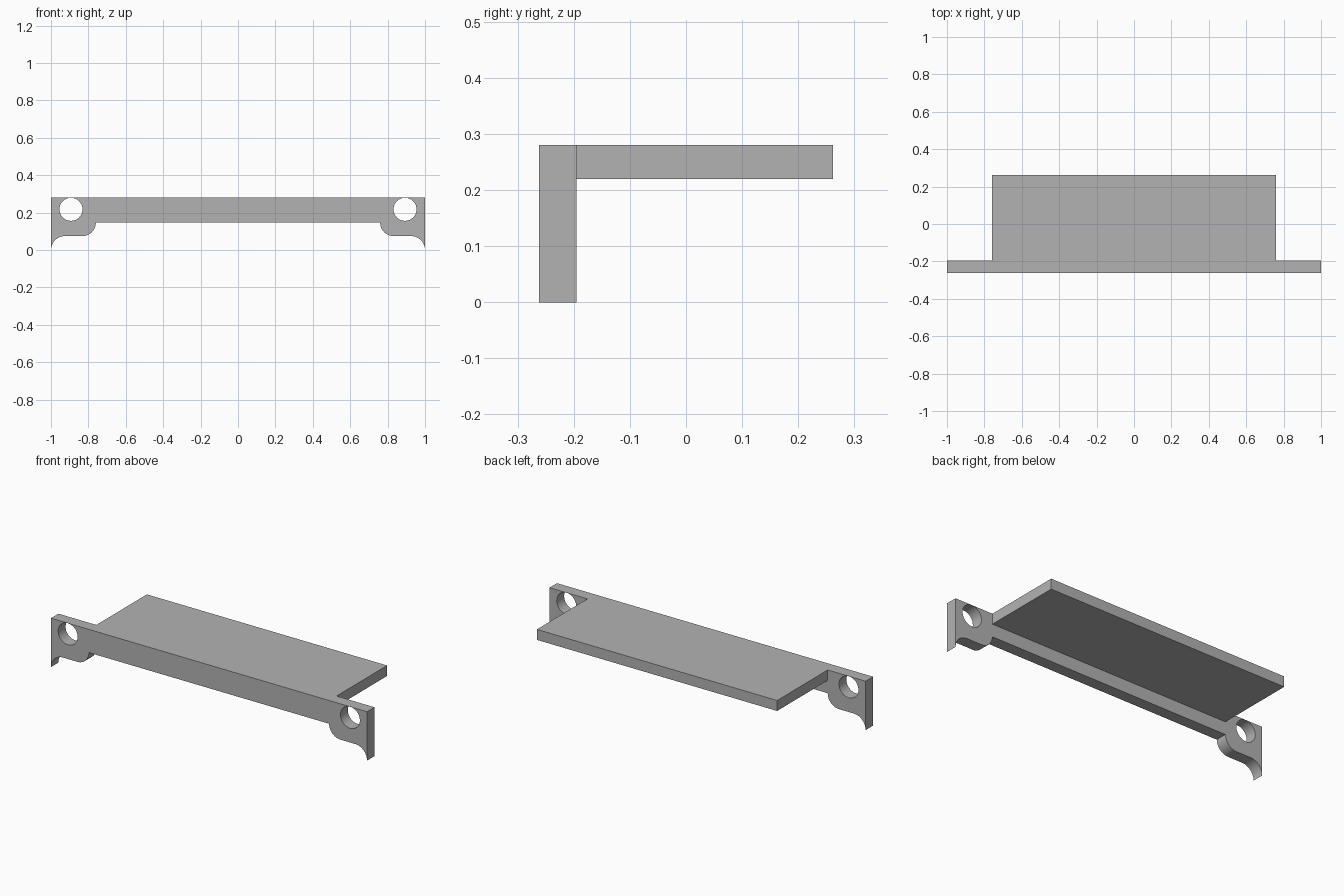
import bpy, bmesh
from math import sin, cos, pi, radians
from mathutils import Matrix

if "Cube" in bpy.data.objects:
    bpy.data.objects.remove(bpy.data.objects["Cube"])

FRONT, PLATE_BACK, BACK = -0.262, -0.195, 0.262
TOP, BEAM_BOTTOM, EAR_BOTTOM = 0.28, 0.147, 0.075
SHELF_X, HOLE_X, HOLE_Z, HOLE_R = 0.76, 0.893, 0.218, 0.0615

grey = bpy.data.materials.new("plain grey")
grey.use_nodes = True
colour = (0.45, 0.45, 0.45, 1)
grey.diffuse_color = colour
grey.node_tree.nodes["Principled BSDF"].inputs["Base Color"].default_value = colour


def add_object(name, bm):
    bmesh.ops.recalc_face_normals(bm, faces=bm.faces)
    mesh = bpy.data.meshes.new(name)
    bm.to_mesh(mesh)
    bm.free()
    mesh.materials.append(grey)
    obj = bpy.data.objects.new(name, mesh)
    bpy.context.collection.objects.link(obj)
    return obj


def arc(cx, cz, r, start, end, steps=12):
    angles = [radians(start + (end - start) * i / steps) for i in range(steps + 1)]
    return [(cx + r * cos(a), cz + r * sin(a)) for a in angles]


# Front plate: half outline with a rounded ear and a flared tip, then mirrored
lobe = BEAM_BOTTOM - EAR_BOTTOM
half = arc(SHELF_X + lobe, BEAM_BOTTOM, lobe, 180, 270)
half += arc(1 - EAR_BOTTOM, 0, EAR_BOTTOM, 90, 0)
half.append((1, TOP))
outline = half + [(-x, z) for x, z in reversed(half)]
bm = bmesh.new()
face = bm.faces.new([bm.verts.new((x, FRONT, z)) for x, z in outline])
new = bmesh.ops.extrude_face_region(bm, geom=[face])["geom"]
moved = [g for g in new if isinstance(g, bmesh.types.BMVert)]
bmesh.ops.translate(bm, verts=moved, vec=(0, PLATE_BACK - FRONT, 0))
plate = add_object("front_plate", bm)

# Round mounting holes through both ears
bm = bmesh.new()
for side in (-1, 1):
    place = Matrix.Translation((side * HOLE_X, FRONT, HOLE_Z)) @ Matrix.Rotation(pi / 2, 4, "X")
    bmesh.ops.create_cone(bm, cap_ends=True, segments=48, radius1=HOLE_R,
                          radius2=HOLE_R, depth=0.4, matrix=place)
cutter = add_object("hole_cutter", bm)
cutter.hide_render = True
cut = plate.modifiers.new("mounting holes", "BOOLEAN")
cut.operation = "DIFFERENCE"
cut.solver = "EXACT"
cut.object = cutter
bpy.context.view_layer.objects.active = plate
plate.select_set(True)
bpy.ops.object.modifier_apply(modifier=cut.name)
bpy.data.objects.remove(cutter)
bpy.ops.object.shade_smooth_by_angle(angle=radians(30))

# Flat shelf behind the plate
bm = bmesh.new()
size = (2 * SHELF_X, BACK - PLATE_BACK, 0.06)
centre = (0, (BACK + PLATE_BACK) / 2, TOP - size[2] / 2)
bmesh.ops.create_cube(bm, size=1, matrix=Matrix.Translation(centre) @ Matrix.Diagonal((*size, 1)))
add_object("shelf", bm)
